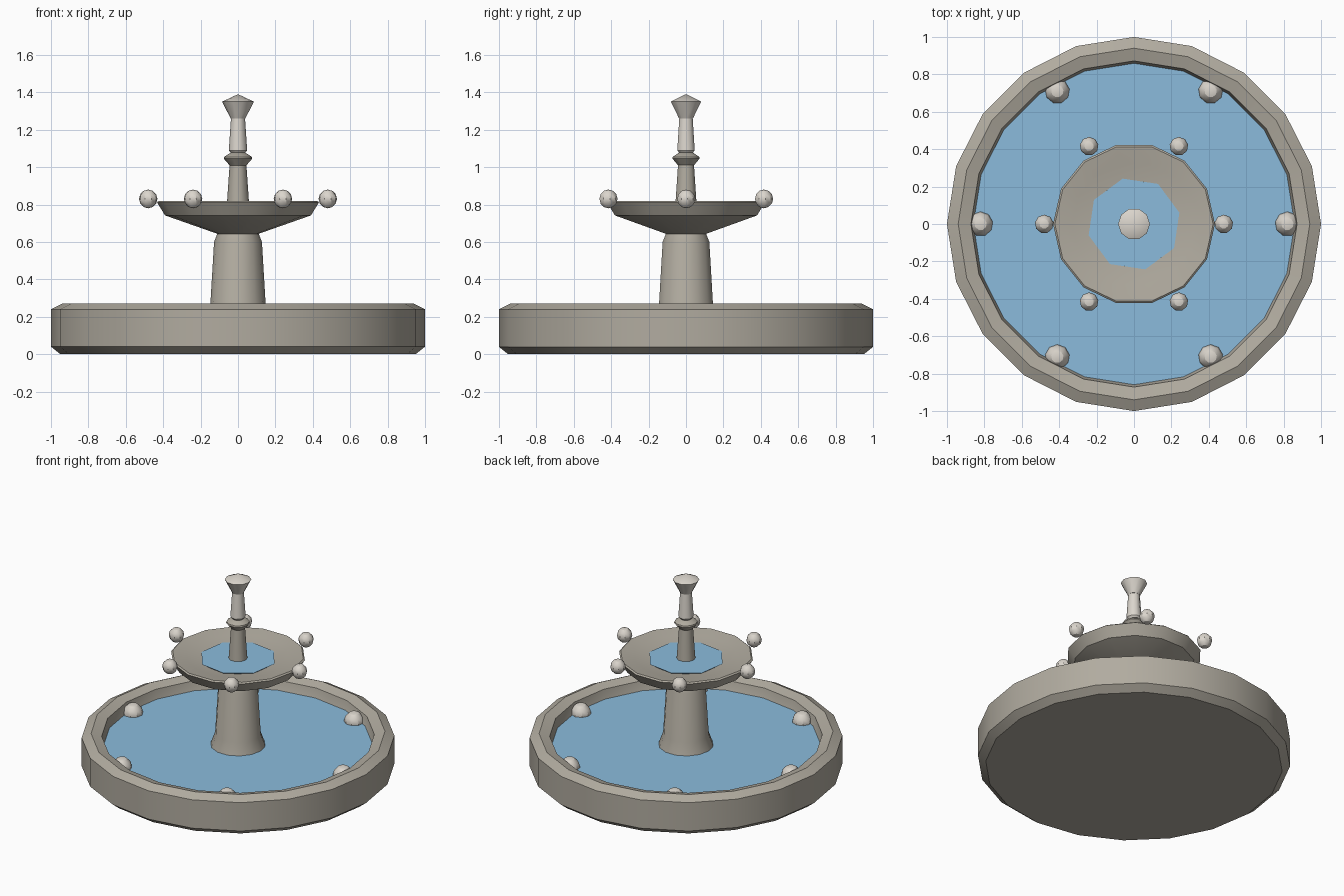
import bpy, bmesh, math

if "Cube" in bpy.data.objects:
    bpy.data.objects.remove(bpy.data.objects["Cube"])


def material(name, rgb):
    m = bpy.data.materials.new(name)
    m.diffuse_color = (*rgb, 1)
    m.use_nodes = True
    m.node_tree.nodes["Principled BSDF"].inputs["Base Color"].default_value = m.diffuse_color
    return m


STONE = material("warm grey stone", (0.44, 0.41, 0.35))
PALE = material("pale stone", (0.71, 0.67, 0.61))
WATER = material("water blue", (0.26, 0.50, 0.72))


def finish(bm, name, mat, angle=38):
    bmesh.ops.recalc_face_normals(bm, faces=bm.faces)
    me = bpy.data.meshes.new(name)
    bm.to_mesh(me)
    bm.free()
    me.materials.append(mat)
    ob = bpy.data.objects.new(name, me)
    bpy.context.collection.objects.link(ob)
    bpy.ops.object.select_all(action='DESELECT')
    ob.select_set(True)
    bpy.context.view_layer.objects.active = ob
    bpy.ops.object.shade_smooth_by_angle(angle=math.radians(angle))
    return ob


def lathe(name, profile, sides, mat, turn=0.0, angle=38):
    """Revolve (radius, z) points about z and cap both ends."""
    bm = bmesh.new()
    rings = []
    for r, z in profile:
        ring = []
        for i in range(sides):
            a = math.radians(turn) + math.tau * i / sides
            ring.append(bm.verts.new((r * math.cos(a), r * math.sin(a), z)))
        rings.append(ring)
    for lo, hi in zip(rings, rings[1:]):
        for i in range(sides):
            j = (i + 1) % sides
            bm.faces.new((lo[i], lo[j], hi[j], hi[i]))
    bm.faces.new(rings[0][::-1])
    bm.faces.new(rings[-1])
    bmesh.ops.remove_doubles(bm, verts=bm.verts, dist=1e-5)
    return finish(bm, name, mat, angle)


def ball_ring(name, dist, z, radius):
    """Six coarse balls spaced evenly about the axis."""
    for i in range(6):
        a = math.tau * i / 6
        bm = bmesh.new()
        bmesh.ops.create_uvsphere(bm, u_segments=9, v_segments=6, radius=radius)
        ob = finish(bm, f"{name}_{i + 1}", PALE, 30)
        ob.location = (dist * math.cos(a), dist * math.sin(a), z)


# Lower basin with bevelled foot and rounded rim
lathe("basin", [(0.95, 0), (1.0, 0.04), (1.0, 0.24), (0.94, 0.27),
                (0.872, 0.25), (0.858, 0.18), (0.83, 0.12)], 20, STONE, 0, 25)
lathe("basin_water", [(0.855, 0.17), (0.865, 0.185)], 20, WATER)

# Pedestal with flared base
lathe("pedestal", [(0.19, 0.12), (0.175, 0.19), (0.148, 0.265),
                   (0.128, 0.60), (0.11, 0.645)], 14, STONE)

# Upper bowl and its water
lathe("upper_bowl", [(0.10, 0.64), (0.39, 0.742), (0.433, 0.812), (0.423, 0.82),
                     (0.33, 0.806), (0.20, 0.782)], 14, STONE, 0)
lathe("upper_water", [(0.235, 0.783), (0.25, 0.796)], 8, WATER, 14)

# Spire: lower stem with collar, then pale neck and finial
lathe("lower_stem", [(0.061, 0.78), (0.045, 1.01), (0.076, 1.045),
                     (0.074, 1.055), (0.035, 1.08)], 10, STONE)
lathe("upper_stem", [(0.035, 1.072), (0.049, 1.09), (0.037, 1.27)], 10, PALE)
lathe("finial", [(0.039, 1.26), (0.085, 1.35), (0.0, 1.39)], 10, PALE)

# Ornamental balls
ball_ring("basin_ball", 0.82, 0.19, 0.066)
ball_ring("bowl_ball", 0.48, 0.83, 0.050)
